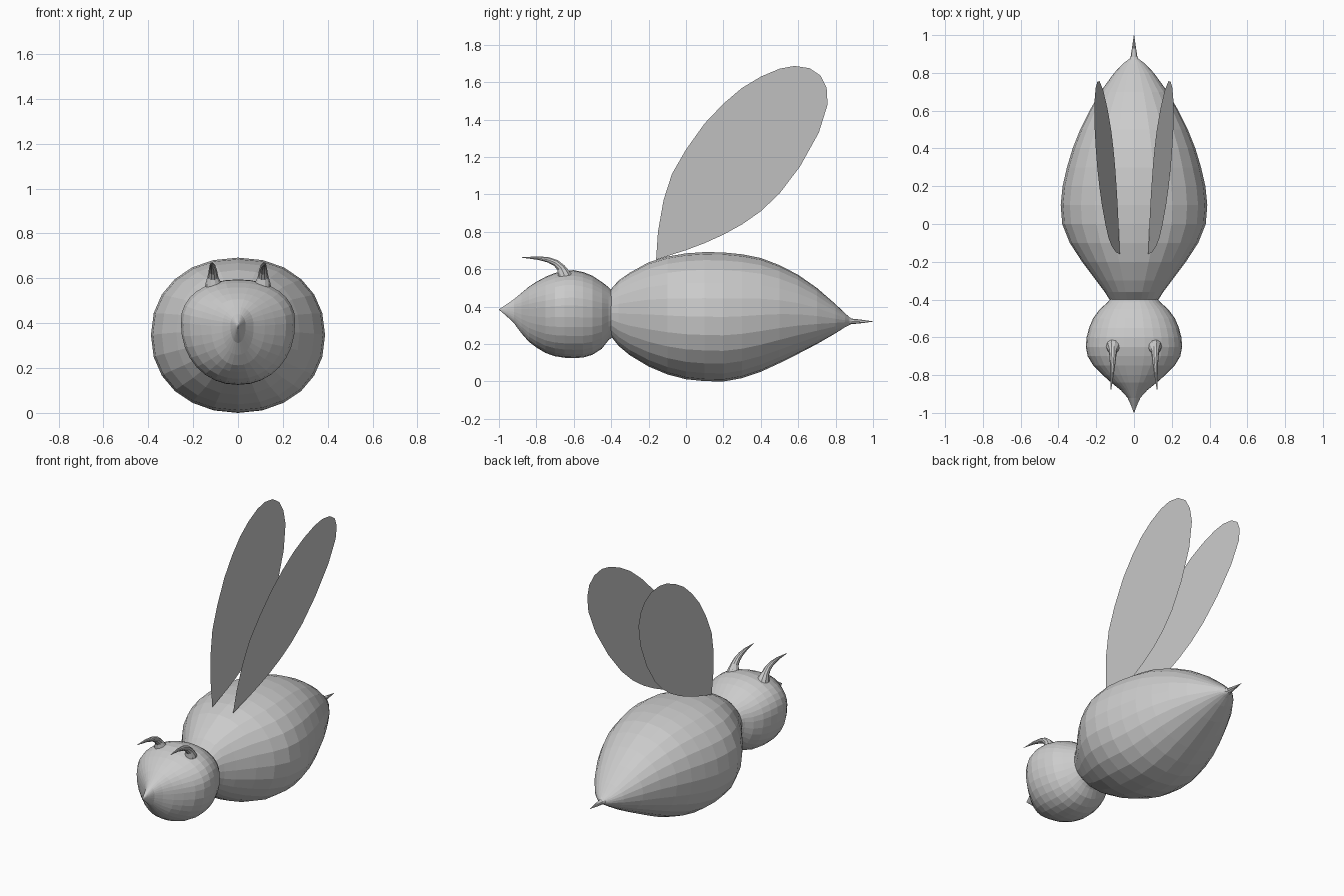
import bpy, bmesh, math
from mathutils import Vector


def finish(name, bm):
    bmesh.ops.recalc_face_normals(bm, faces=bm.faces)
    mesh = bpy.data.meshes.new(name)
    bm.to_mesh(mesh)
    bm.free()
    obj = bpy.data.objects.new(name, mesh)
    bpy.context.collection.objects.link(obj)
    return obj


def skin(bm, rings):
    """Bridge consecutive vertex rings and cap both ends."""
    loops = [[bm.verts.new(p) for p in ring] for ring in rings]
    n = len(loops[0])
    for a, b in zip(loops, loops[1:]):
        for i in range(n):
            j = (i + 1) % n
            bm.faces.new((a[i], a[j], b[j], b[i]))
    bm.faces.new(loops[0])
    bm.faces.new(loops[-1])


def power(v, e):
    return math.copysign(abs(v) ** e, v)


def loft(name, stations, sides, lift=0.0, e=0.93):
    """Stations are (y, half width, top z, bottom z); lift raises the widest line."""
    bm = bmesh.new()
    rings = []
    for y, w, top, bottom in stations:
        mid = (top + bottom) / 2 + lift * (top - bottom)
        ring = []
        for i in range(sides):
            a = 2 * math.pi * i / sides
            s = power(math.sin(a), e)
            h = top - mid if s > 0 else mid - bottom
            ring.append((w * power(math.cos(a), e), y, mid + h * s))
        rings.append(ring)
    skin(bm, rings)
    return finish(name, bm)


# Abdomen
loft("abdomen", [
    (-0.40, 0.13, 0.495, 0.24), (-0.36, 0.155, 0.54, 0.19), (-0.30, 0.20, 0.582, 0.14),
    (-0.20, 0.275, 0.637, 0.08), (-0.10, 0.34, 0.668, 0.038), (0.0, 0.38, 0.685, 0.012),
    (0.10, 0.388, 0.692, 0.002), (0.20, 0.378, 0.69, 0.0), (0.30, 0.355, 0.68, 0.018),
    (0.40, 0.325, 0.66, 0.052), (0.50, 0.285, 0.622, 0.098), (0.60, 0.235, 0.57, 0.148),
    (0.70, 0.178, 0.50, 0.20), (0.80, 0.105, 0.413, 0.258), (0.85, 0.057, 0.365, 0.29),
    (0.875, 0.024, 0.343, 0.303)], 24)

# Stinger
loft("stinger", [
    (0.865, 0.03, 0.352, 0.298), (0.885, 0.018, 0.337, 0.306),
    (0.93, 0.011, 0.332, 0.31), (1.0, 0.001, 0.322, 0.32)], 10)

# Head, drawn out into a pointed beak
loft("head", [
    (-0.39, 0.12, 0.48, 0.24), (-0.415, 0.14, 0.505, 0.22), (-0.45, 0.18, 0.532, 0.175),
    (-0.50, 0.217, 0.565, 0.143), (-0.55, 0.238, 0.585, 0.128), (-0.60, 0.251, 0.595, 0.125),
    (-0.65, 0.255, 0.593, 0.127), (-0.70, 0.245, 0.58, 0.135), (-0.75, 0.215, 0.56, 0.152),
    (-0.80, 0.165, 0.533, 0.182), (-0.84, 0.12, 0.507, 0.212), (-0.88, 0.07, 0.473, 0.258),
    (-0.92, 0.034, 0.44, 0.312), (-0.96, 0.016, 0.412, 0.35), (-1.0, 0.001, 0.386, 0.384)],
    32, lift=0.1)

# Antennae: curved horns tapering to a tip, as (x, y, z, radius)
HORN = [(0.105, -0.645, 0.55, 0.045), (0.11, -0.655, 0.58, 0.034),
        (0.112, -0.668, 0.607, 0.024), (0.112, -0.695, 0.633, 0.019),
        (0.113, -0.735, 0.650, 0.015), (0.116, -0.79, 0.660, 0.010),
        (0.122, -0.88, 0.663, 0.001)]

# Wing outline in side view (y, z)
WING = [(-0.16, 0.65), (-0.15, 0.80), (-0.12, 0.97), (-0.075, 1.11), (0, 1.24),
        (0.1, 1.38), (0.2, 1.485), (0.3, 1.57), (0.4, 1.63), (0.5, 1.672),
        (0.58, 1.687), (0.66, 1.675), (0.72, 1.635), (0.752, 1.57), (0.757, 1.48),
        (0.71, 1.33), (0.61, 1.15), (0.5, 1.005), (0.4, 0.91), (0.3, 0.84),
        (0.2, 0.785), (0.1, 0.74), (0, 0.702), (-0.08, 0.677)]

for side, label in ((1, "right"), (-1, "left")):
    bm = bmesh.new()
    rings = []
    for k, (x, y, z, r) in enumerate(HORN):
        p, q = HORN[max(k - 1, 0)], HORN[min(k + 1, len(HORN) - 1)]
        tangent = (Vector(q[:3]) - Vector(p[:3])).normalized()
        u = Vector((1, 0, 0))
        v = tangent.cross(u).normalized()
        ring = []
        for i in range(10):
            a = 2 * math.pi * i / 10
            c = Vector((x, y, z)) + (u * math.cos(a) + v * math.sin(a)) * r
            ring.append((c.x * side, c.y, c.z))
        rings.append(ring)
    skin(bm, rings)
    finish(label + "_antenna", bm)

    # Thin wing leaning outward
    bm = bmesh.new()
    bm.faces.new([bm.verts.new((side * (0.075 + 0.13 * (z - 0.65)), y, z)) for y, z in WING])
    finish(label + "_wing", bm)
